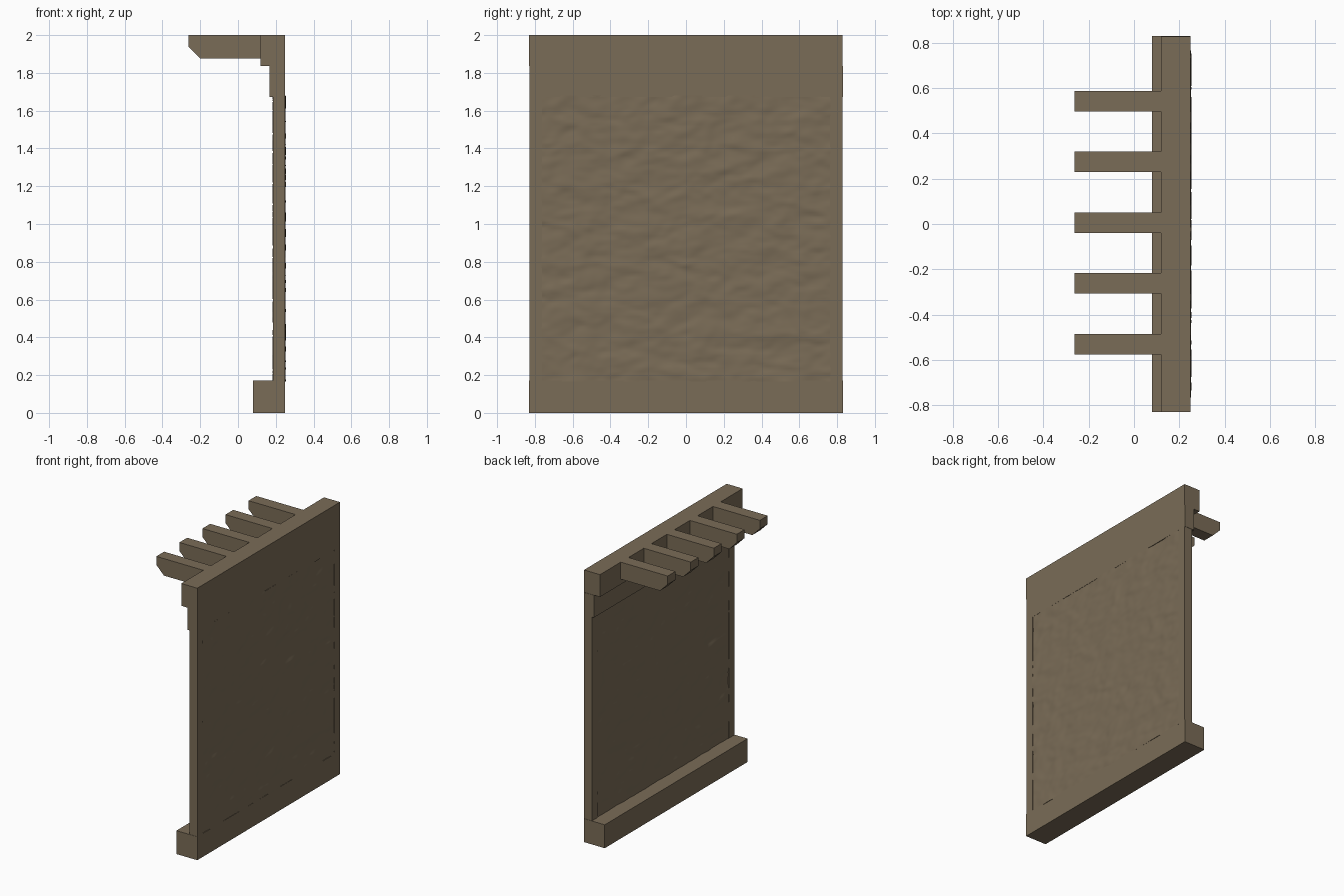
import bpy, bmesh
from mathutils import Vector, noise

if "Cube" in bpy.data.objects:
    bpy.data.objects.remove(bpy.data.objects["Cube"])

wood = bpy.data.materials.new("weathered_brown")
wood.diffuse_color = (0.195, 0.15, 0.095, 1)
wood.use_nodes = True
wood.node_tree.nodes["Principled BSDF"].inputs["Base Color"].default_value = wood.diffuse_color


def finish(name, bm):
    bmesh.ops.recalc_face_normals(bm, faces=bm.faces)
    me = bpy.data.meshes.new(name)
    bm.to_mesh(me)
    bm.free()
    me.materials.append(wood)
    ob = bpy.data.objects.new(name, me)
    bpy.context.collection.objects.link(ob)
    return ob


def extrude_y(name, profile, y0, y1):
    """Solid made from an x/z outline swept along y."""
    bm = bmesh.new()
    face = bm.faces.new([bm.verts.new((x, y0, z)) for x, z in profile])
    ext = bmesh.ops.extrude_face_region(bm, geom=[face], use_keep_orig=True)
    verts = [g for g in ext["geom"] if isinstance(g, bmesh.types.BMVert)]
    bmesh.ops.translate(bm, verts=verts, vec=(0, y1 - y0, 0))
    return finish(name, bm)


def beam(name, x0, x1, y0, y1, z0, z1):
    return extrude_y(name, [(x0, z0), (x1, z0), (x1, z1), (x0, z1)], y0, y1)


# Horizontal timbers
beam("bottom_sill", 0.08, 0.25, -0.83, 0.83, 0.0, 0.172)
beam("lintel", 0.168, 0.25, -0.828, 0.83, 1.672, 1.836)
beam("top_beam", 0.12, 0.25, -0.83, 0.828, 1.836, 2.0)

# Side posts
beam("left_post", 0.185, 0.25, -0.828, -0.762, 0.172, 1.672)
beam("right_post", 0.185, 0.25, 0.762, 0.828, 0.172, 1.672)

# Protruding rafters with chamfered lower ends
rafter = [(-0.262, 2.0), (-0.262, 1.938), (-0.2, 1.875), (0.13, 1.875), (0.13, 2.0)]
for i in range(5):
    y = 0.006 + (i - 2) * 0.268
    extrude_y(f"rafter_{i + 1}", rafter, y - 0.045, y + 0.045)


# Rough plaster panel: two bumpy skins joined round the rim
def bump(y, z, seed):
    p = Vector((seed, y * 7, z * 13))
    warp = noise.noise_vector(p * 0.6) * 0.7
    return 0.006 * noise.noise(p + warp) + 0.003 * noise.noise(p * 2.3 + warp)


bm = bmesh.new()
N = 110
skins = []
for x, seed, side in ((0.249, 3.1, 1), (0.187, 9.7, -1)):
    rows = []
    for j in range(N + 1):
        z = 0.165 + 1.515 * j / N
        row = []
        for i in range(N + 1):
            y = -0.766 + 1.532 * i / N
            row.append(bm.verts.new((x + side * bump(y, z, seed), y, z)))
        rows.append(row)
    for a, b in zip(rows, rows[1:]):
        for i in range(N):
            bm.faces.new((a[i], a[i + 1], b[i + 1], b[i]))
    skins.append(rows)
rim = [e for e in bm.edges if e.is_boundary]
bmesh.ops.bridge_loops(bm, edges=rim)
panel = finish("plaster_panel", bm)

bpy.ops.object.select_all(action="DESELECT")
panel.select_set(True)
bpy.context.view_layer.objects.active = panel
bpy.ops.object.shade_smooth_by_angle(angle=0.7)
